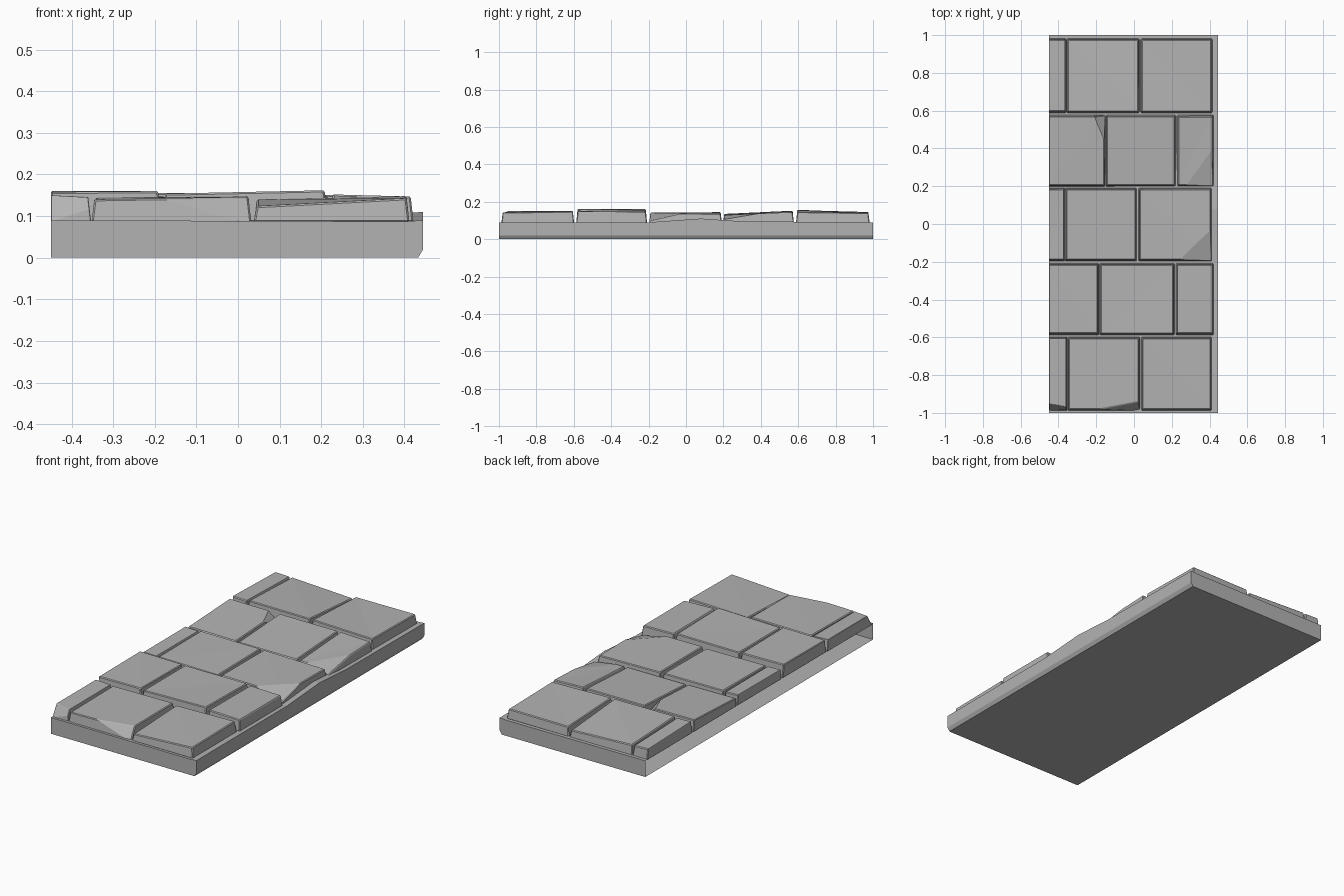
import bpy
import bmesh
from mathutils import Vector

cube = bpy.data.objects.get("Cube")
if cube:
    bpy.data.objects.remove(cube, do_unlink=True)

# One plain stone colour
stone_grey = bpy.data.materials.new("stone_grey")
stone_grey.use_nodes = True
colour = (0.45, 0.45, 0.45, 1)
stone_grey.diffuse_color = colour
stone_grey.node_tree.nodes["Principled BSDF"].inputs["Base Color"].default_value = colour

LEFT, RIGHT = -0.45, 0.445
SLAB_TOP = 0.09


def add_object(name, bm):
    bmesh.ops.recalc_face_normals(bm, faces=bm.faces[:])
    mesh = bpy.data.meshes.new(name)
    bm.to_mesh(mesh)
    bm.free()
    mesh.materials.append(stone_grey)
    obj = bpy.data.objects.new(name, mesh)
    bpy.context.collection.objects.link(obj)
    return obj


def base_slab():
    """Bed slab: cross-sections along y, open on the left side."""
    bm = bmesh.new()
    rim = [(-1, SLAB_TOP), (-0.2, SLAB_TOP), (0.08, 0.11), (0.3, 0.095), (1, SLAB_TOP)]
    sections = []
    for y, rim_z in rim:
        outline = [(LEFT, 0), (RIGHT - 0.012, 0), (RIGHT, 0.02),
                   (RIGHT, rim_z), (0.4, rim_z - 0.003), (LEFT, SLAB_TOP)]
        sections.append([bm.verts.new((x, y, z)) for x, z in outline])
    for near, far in zip(sections, sections[1:]):
        for i in range(len(near) - 1):
            bm.faces.new((near[i], near[i + 1], far[i + 1], far[i]))
    for end in (sections[0], sections[-1]):
        bm.faces.new(end)
    add_object("base_slab", bm)


def paving_stone(name, x0, x1, y0, y1, heights, chip=None):
    """Block with sloping sides, uneven top corners and an optional broken corner."""
    bm = bmesh.new()
    corners = [(x0, y0), (x1, y0), (x1, y1), (x0, y1)]
    flare = 0.007
    top, foot = [], []
    for (x, y), h in zip(corners, heights):
        dx = 0 if x == LEFT else (-flare if x == x0 else flare)
        dy = -flare if y == y0 else flare
        top.append(bm.verts.new((x, y, h / 1000)))
        foot.append(bm.verts.new((x + dx, y + dy, SLAB_TOP - 0.005)))
    bm.faces.new(top)
    bm.faces.new(foot[::-1])
    for i in range(4):
        j = (i + 1) % 4
        bm.faces.new((foot[i], foot[j], top[j], top[i]))
    bmesh.ops.triangulate(bm, faces=[f for f in bm.faces if all(v in top for v in f.verts)])

    if chip:
        a, b, c = (Vector(p) for p in chip)
        normal = (b - a).cross(c - a).normalized()
        if normal.z < 0:
            normal.negate()
        bmesh.ops.bisect_plane(bm, geom=bm.verts[:] + bm.edges[:] + bm.faces[:],
                               plane_co=a, plane_no=normal, clear_outer=True)
        bmesh.ops.holes_fill(bm, edges=[e for e in bm.edges if e.is_boundary])

    obj = add_object(name, bm)
    bevel = obj.modifiers.new("worn_edges", "BEVEL")
    bevel.width = 0.004
    bevel.segments = 1
    bevel.limit_method = "ANGLE"
    bevel.angle_limit = 0.9


# Rows from front to back; heights in thousandths run around each stone
# from its front right-hand corner as seen from the front left: FL, FR, BR, BL
rows = [
    (-0.98, -0.605, [(LEFT, -0.36, (150, 145, 146, 150)),
                     (-0.345, 0.025, (140, 146, 148, 144)),
                     (0.045, 0.405, (124, 143, 148, 140))]),
    (-0.58, -0.215, [(LEFT, -0.192, (158, 160, 156, 160)),
                     (-0.175, 0.208, (154, 162, 156, 154)),
                     (0.228, 0.415, (152, 147, 146, 150))]),
    (-0.19, 0.185, [(LEFT, -0.372, (143, 141, 140, 144)),
                    (-0.358, 0.008, (142, 138, 142, 144)),
                    (0.03, 0.405, (143, 140, 136, 142))]),
    (0.205, 0.57, [(LEFT, -0.158, (135, 132, 150, 152)),
                   (-0.143, 0.215, (130, 130, 150, 150)),
                   (0.235, 0.415, (128, 130, 144, 150))]),
    (0.595, 0.975, [(LEFT, -0.365, (155, 152, 142, 145)),
                    (-0.35, 0.022, (157, 155, 125, 142)),
                    (0.042, 0.408, (155, 146, 140, 138))]),
]
sides = ("right", "middle", "left")
order = ("first", "second", "third", "fourth", "fifth")

# Broken corners, each a plane through three points
chips = {
    "first_row_right_stone": ((LEFT, -0.95, 0.15), (-0.36, -0.975, 0.13), (LEFT, -0.985, 0.09)),
    "first_row_middle_stone": ((-0.18, -0.98, 0.142), (0.03, -0.94, 0.145), (0, -0.985, 0.09)),
    "third_row_left_stone": ((0.24, -0.19, 0.142), (0.405, -0.03, 0.139), (0.41, -0.19, 0.102)),
    "fourth_row_right_stone": ((-0.21, 0.57, 0.15), (-0.158, 0.45, 0.142), (-0.155, 0.575, 0.1)),
    "fourth_row_left_stone": ((0.28, 0.205, 0.128), (0.415, 0.4, 0.138), (0.415, 0.2, 0.105)),
}

base_slab()
for row_name, (y0, y1, stones) in zip(order, rows):
    for side, (x0, x1, heights) in zip(sides, stones):
        name = f"{row_name}_row_{side}_stone"
        paving_stone(name, x0, x1, y0, y1, heights, chips.get(name))
